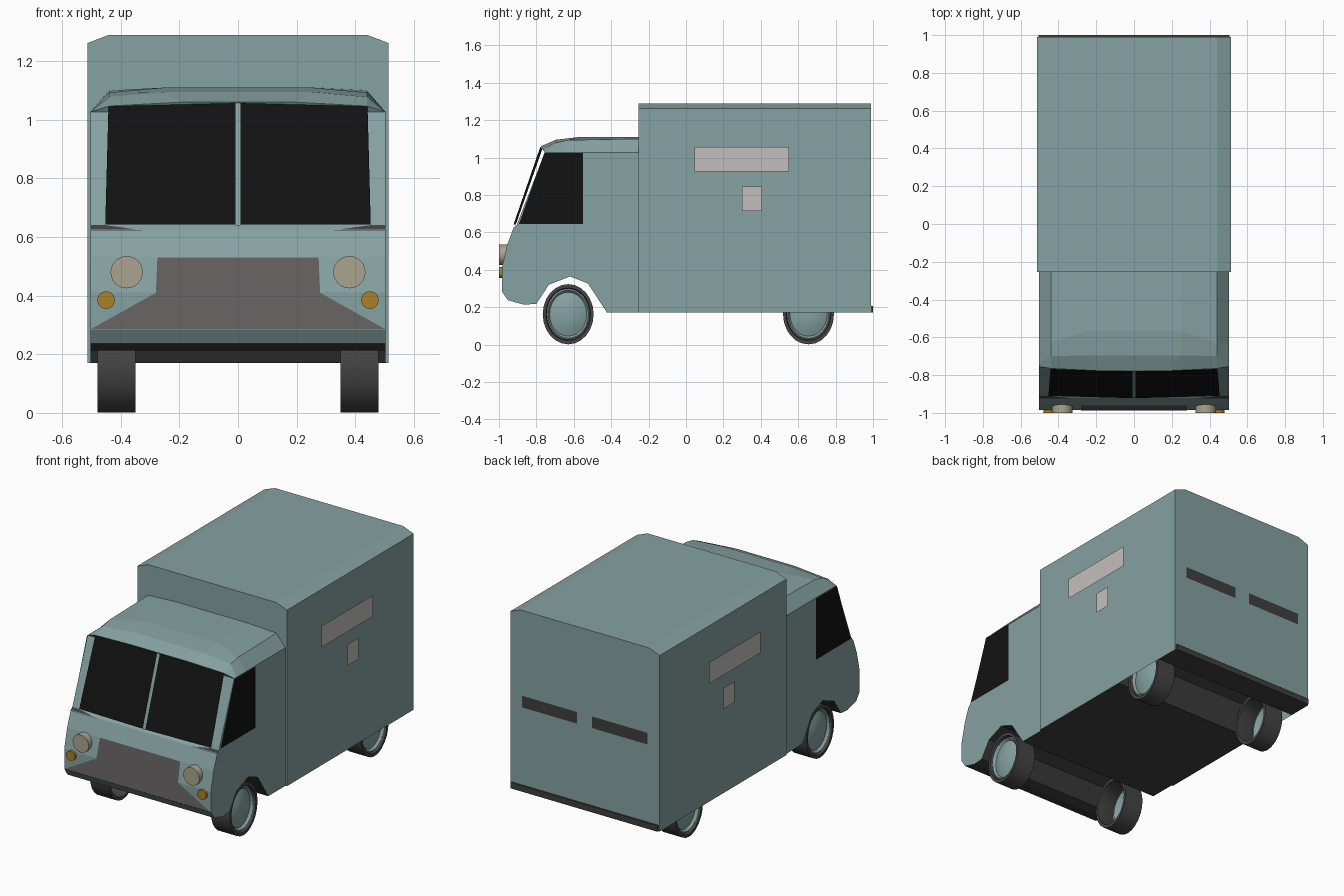
import bpy, bmesh
from math import pi, sin, cos
from mathutils import Matrix

if "Cube" in bpy.data.objects:
    bpy.data.objects.remove(bpy.data.objects["Cube"])


def colour(name, r, g, b):
    m = bpy.data.materials.new(name)
    m.diffuse_color = (r, g, b, 1)
    m.use_nodes = True
    m.node_tree.nodes["Principled BSDF"].inputs["Base Color"].default_value = m.diffuse_color
    return m


PAINT = colour("blue_green_paint", 0.24, 0.36, 0.36)
GLASS = colour("black_glass", 0.006, 0.006, 0.006)
DARK = colour("dark_grey", 0.05, 0.05, 0.05)
TYRE = colour("tyre_rubber", 0.06, 0.06, 0.06)
GRILLE = colour("grille_grey", 0.13, 0.12, 0.12)
SIGN = colour("light_grey", 0.55, 0.52, 0.51)
LENS = colour("lamp_cream", 0.40, 0.37, 0.28)
AMBER = colour("amber", 0.40, 0.22, 0.02)


def finish(name, bm, mat, smooth=False):
    bmesh.ops.remove_doubles(bm, verts=bm.verts, dist=1e-5)
    bmesh.ops.recalc_face_normals(bm, faces=bm.faces)
    me = bpy.data.meshes.new(name)
    bm.to_mesh(me)
    bm.free()
    me.materials.append(mat)
    ob = bpy.data.objects.new(name, me)
    bpy.context.collection.objects.link(ob)
    if smooth:
        bpy.context.view_layer.objects.active = ob
        ob.select_set(True)
        bpy.ops.object.shade_smooth_by_angle(angle=0.7)
        ob.select_set(False)
    return ob


def loft(name, rows, mat, extra=(), closed=False, smooth=False):
    """Skin equal-length rows of points; extra holds whole polygons."""
    bm = bmesh.new()
    grid = [[bm.verts.new(p) for p in row] for row in rows]
    n = len(rows[0])
    for a, b in zip(grid, grid[1:]):
        for i in range(n if closed else n - 1):
            j = (i + 1) % n
            bm.faces.new((a[i], a[j], b[j], b[i]))
    for poly in extra:
        bm.faces.new([bm.verts.new(p) for p in poly])
    return finish(name, bm, mat, smooth)


def panel(name, pts, mat):
    return loft(name, [[pts[0]]], mat, [pts])


def strip_x(name, yz, w, mat, extra=()):
    return loft(name, [[(s * w, y, z) for y, z in yz] for s in (-1, 1)], mat, extra)


def lathe_x(name, prof, s, cy, mat, sides=24):
    rows = [[(s * x, cy + 0.136 * r * cos(2 * pi * i / sides),
              0.162 + 0.161 * r * sin(2 * pi * i / sides)) for i in range(sides)]
            for x, r in prof]
    return loft(name, rows, mat, closed=True, smooth=True)


def disc_y(name, x, z, r, y0, y1, mat):
    bm = bmesh.new()
    bmesh.ops.create_cone(bm, cap_ends=True, segments=24, radius1=r, radius2=r, depth=y1 - y0,
                          matrix=Matrix.Translation((x, (y0 + y1) / 2, z)) @ Matrix.Rotation(pi / 2, 4, 'X'))
    return finish(name, bm, mat, True)


# Cargo box: chamfered section, no bottom, closed ends
half = [(0.513, 0.17), (0.513, 1.262), (0.44, 1.29)]
section = half + [(-x, z) for x, z in reversed(half)]
ends = [[(x, y, z) for x, z in section] for y in (-0.253, 0.99)]
loft("cargo_box", ends, PAINT, ends)

# Cab shell: painted nose and screen frame with flat sides
W = 0.503
nose = [(-0.952, 0.237), (-0.985, 0.285), (-0.985, 0.41), (-0.957, 0.53),
        (-0.922, 0.625), (-0.905, 0.64), (-0.755, 1.027)]
arch = [(-0.80, 0.218), (-0.733, 0.32), (-0.62, 0.364), (-0.524, 0.326), (-0.422, 0.17)]
under = [(-0.952, 0.237), (-0.866, 0.213)] + arch + [(-0.25, 0.17)]
outline = nose + [(-0.25, 1.027)] + under[:0:-1]
strip_x("cab_body", nose, W, PAINT, [[(s * W, y, z) for y, z in outline] for s in (-1, 1)])

# Underbody with wheel tunnels front and rear
rear_arch = [(0.47, 0.17), (0.55, 0.32), (0.655, 0.364), (0.76, 0.32), (0.84, 0.17)]
strip_x("cab_underbody", under, W, DARK)
strip_x("box_floor", [(-0.253, 0.17)] + rear_arch + [(0.99, 0.17)], 0.512, DARK)

# Cab roof: edge, shoulder and crown points, mirrored
roof_half = [
    [(W, -0.755, 1.027), (0.44, -0.765, 1.047), (0.2, -0.777, 1.06)],
    [(W, -0.735, 1.027), (0.44, -0.70, 1.078), (0.25, -0.695, 1.095)],
    [(W, -0.64, 1.027), (0.44, -0.63, 1.093), (0.25, -0.567, 1.11)],
    [(W, -0.25, 1.027), (0.44, -0.25, 1.10), (0.25, -0.25, 1.11)]]
rows = [h + [(-x, y, z) for x, y, z in reversed(h)] for h in roof_half]
loft("cab_roof", rows, PAINT, [rows[0]])

# Windscreen centre bar
panel("windscreen_bar", [(-0.009, -0.922, 0.64), (0.009, -0.922, 0.64),
                         (0.009, -0.779, 1.058), (-0.009, -0.779, 1.058)], PAINT)

# Grille lying on the nose, flaring at the bottom
g = [(0.5, -0.988, 0.287), (0.28, -0.988, 0.41), (0.275, -0.960, 0.53)]
panel("grille", g + [(-x, y, z) for x, y, z in reversed(g)], GRILLE)

# Rear bumper
b = [(-0.505, 0.17), (0.505, 0.17), (0.505, 0.207), (-0.505, 0.207)]
caps = [[(x, y, z) for x, z in b] for y in (0.985, 1.0)]
loft("rear_bumper", caps, DARK, caps, closed=True)

tyre = [(0.46, 0.84), (0.35, 0.88), (0.35, 1), (0.48, 1), (0.48, 0.88), (0.46, 0.84)]
hub = [(0.461, 0.87), (0.47, 0.8), (0.455, 0.73), (0.468, 0.5), (0.475, 0.25), (0.477, 0)]
for s, side in ((-1, "left"), (1, "right")):
    # Glass
    panel(side + "_windscreen", [(s * 0.009, -0.922, 0.642), (s * 0.453, -0.91, 0.642),
                                 (s * 0.442, -0.768, 1.046), (s * 0.009, -0.779, 1.057)], GLASS)
    panel(side + "_window", [(s * 0.506, y, z) for y, z in
                             ((-0.55, 0.645), (-0.893, 0.645), (-0.757, 1.025), (-0.55, 1.025))], GLASS)
    # Dark cowl wedge under the windscreen corner
    panel(side + "_cowl", [(s * 0.32, -0.924, 0.622), (s * 0.502, -0.924, 0.622),
                           (s * 0.502, -0.909, 0.641), (s * 0.455, -0.909, 0.641)], DARK)
    # Side signs standing just off the wall
    for name, y0, y1, z0, z1 in (("_long_sign", 0.045, 0.55, 0.925, 1.057),
                                 ("_small_sign", 0.30, 0.405, 0.715, 0.845)):
        panel(side + name, [(s * 0.542, y, z) for y, z in
                            ((y0, z0), (y1, z0), (y1, z1), (y0, z1))], SIGN)
    # Rear door window
    panel(side + "_rear_window", [(s * x, 0.994, z) for x, z in
                                  ((0.052, 0.69), (0.43, 0.69), (0.43, 0.762), (0.052, 0.762))], DARK)
    # Lamps
    disc_y(side + "_headlight", s * 0.38, 0.48, 0.055, -1.0, -0.95, LENS)
    disc_y(side + "_indicator", s * 0.45, 0.385, 0.03, -1.0, -0.96, AMBER)
    # Wheels
    for end, cy in (("front", -0.63), ("rear", 0.655)):
        lathe_x(f"{end}_{side}_tyre", tyre, s, cy, TYRE)
        lathe_x(f"{end}_{side}_hubcap", hub, s, cy, PAINT)
